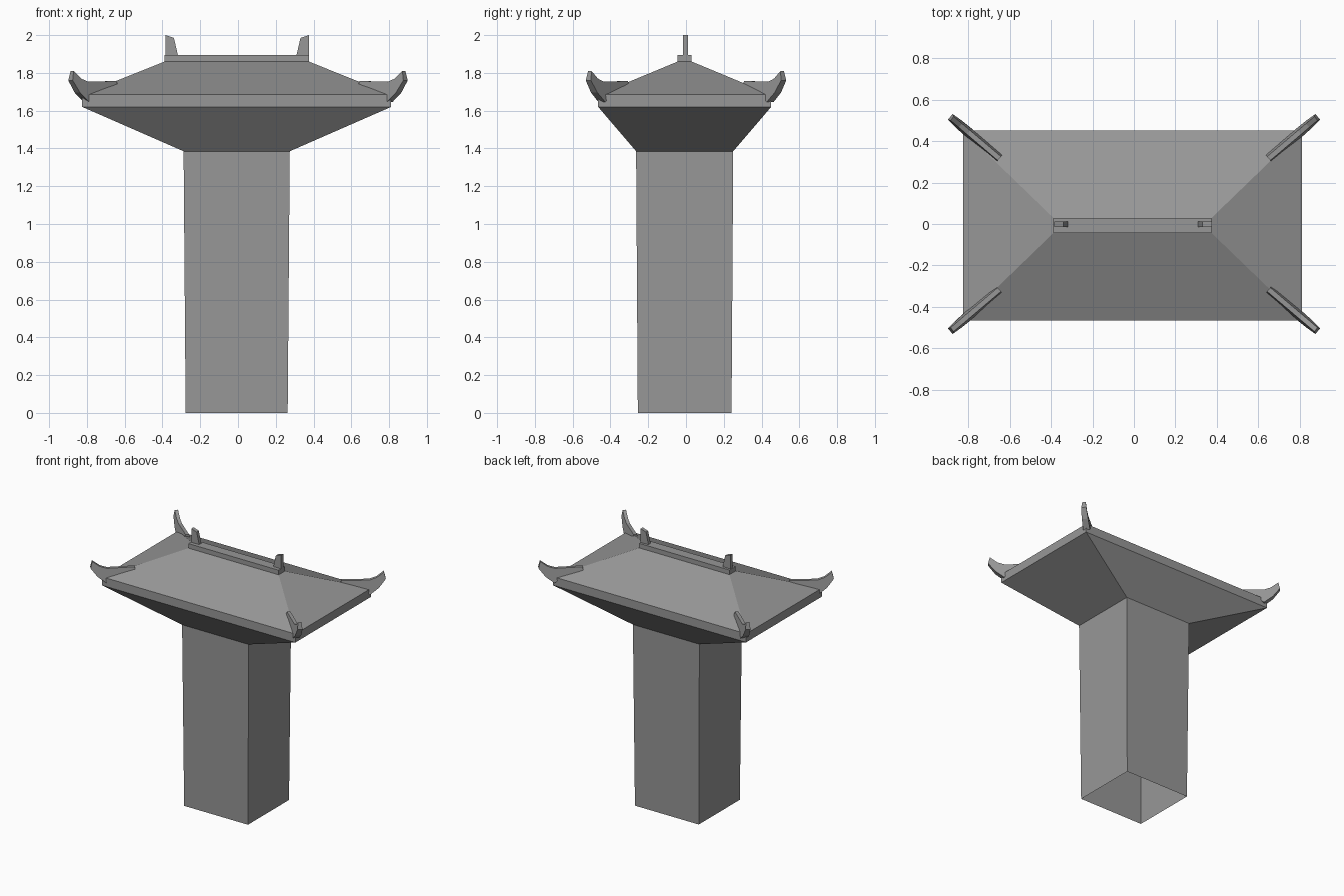
import bpy
import bmesh
from mathutils import Vector

cube = bpy.data.objects.get("Cube")
if cube:
    bpy.data.objects.remove(cube, do_unlink=True)

# One plain stone colour
stone = bpy.data.materials.new("stone_grey")
stone.use_nodes = True
grey = (0.31, 0.31, 0.31, 1)
stone.diffuse_color = grey
stone.node_tree.nodes["Principled BSDF"].inputs["Base Color"].default_value = grey


def loft(name, rings, cap_start=True, cap_end=True):
    """Join equal-length rings of points with flat faces."""
    bm = bmesh.new()
    loops = [[bm.verts.new(p) for p in ring] for ring in rings]
    n = len(loops[0])
    for a, b in zip(loops, loops[1:]):
        for i in range(n):
            j = (i + 1) % n
            bm.faces.new((a[i], a[j], b[j], b[i]))
    if cap_start:
        bm.faces.new(loops[0][::-1])
    if cap_end:
        bm.faces.new(loops[-1])
    if cap_start and cap_end:
        bmesh.ops.recalc_face_normals(bm, faces=bm.faces)
    mesh = bpy.data.meshes.new(name)
    bm.to_mesh(mesh)
    bm.free()
    mesh.materials.append(stone)
    obj = bpy.data.objects.new(name, mesh)
    bpy.context.collection.objects.link(obj)
    return obj


CENTRE = -0.007


def rect(hx, hy, z):
    """Rectangle ring around the tower axis."""
    return [(CENTRE + sx * hx, CENTRE + sy * hy, z)
            for sx, sy in ((-1, -1), (1, -1), (1, 1), (-1, 1))]


# Shaft, open underneath, flaring out to the eaves and hipped roof
loft("tower_shaft", [rect(0.27, 0.248, 0), rect(0.281, 0.257, 1.385)],
     cap_start=False, cap_end=False)
loft("hipped_roof", [rect(0.281, 0.257, 1.385), rect(0.818, 0.458, 1.62),
                     rect(0.818, 0.458, 1.685), rect(0.382, 0.037, 1.86)],
     cap_start=False)

# Ridge beam
loft("ridge_beam", [rect(0.382, 0.037, 1.855), rect(0.382, 0.037, 1.895)])

# Upright horns at both ends of the ridge
horn = [(0.38, 1.89), (0.38, 2.0), (0.335, 1.985), (0.313, 1.89)]
for side, sx in (("left", 1), ("right", -1)):
    loft("ridge_horn_" + side,
         [[(sx * x + CENTRE * 0.6, y - 0.002, z) for x, z in horn]
          for y in (-0.013, 0.013)])

# Upturned corner fins: (distance out, height, half thickness)
fin = [(0.65, 1.757, 0.012), (0.80, 1.753, 0.012), (0.838, 1.77, 0.012),
       (0.878, 1.81, 0.012), (0.887, 1.76, 0.018), (0.85, 1.695, 0.022),
       (0.802, 1.645, 0.024), (0.775, 1.68, 0.024), (0.65, 1.73, 0.022)]
for side, sx in (("left", 1), ("right", -1)):
    for end, sy in (("front", -1), ("back", 1)):
        across = Vector((-0.848 * sx * sy, 1, 0)).normalized()
        loft("corner_fin_%s_%s" % (end, side),
             [[Vector((sx * x, sy * (0.316 + 0.848 * (x - 0.65)), z)) + across * k * half
               for x, z, half in fin] for k in (-1, 1)])
